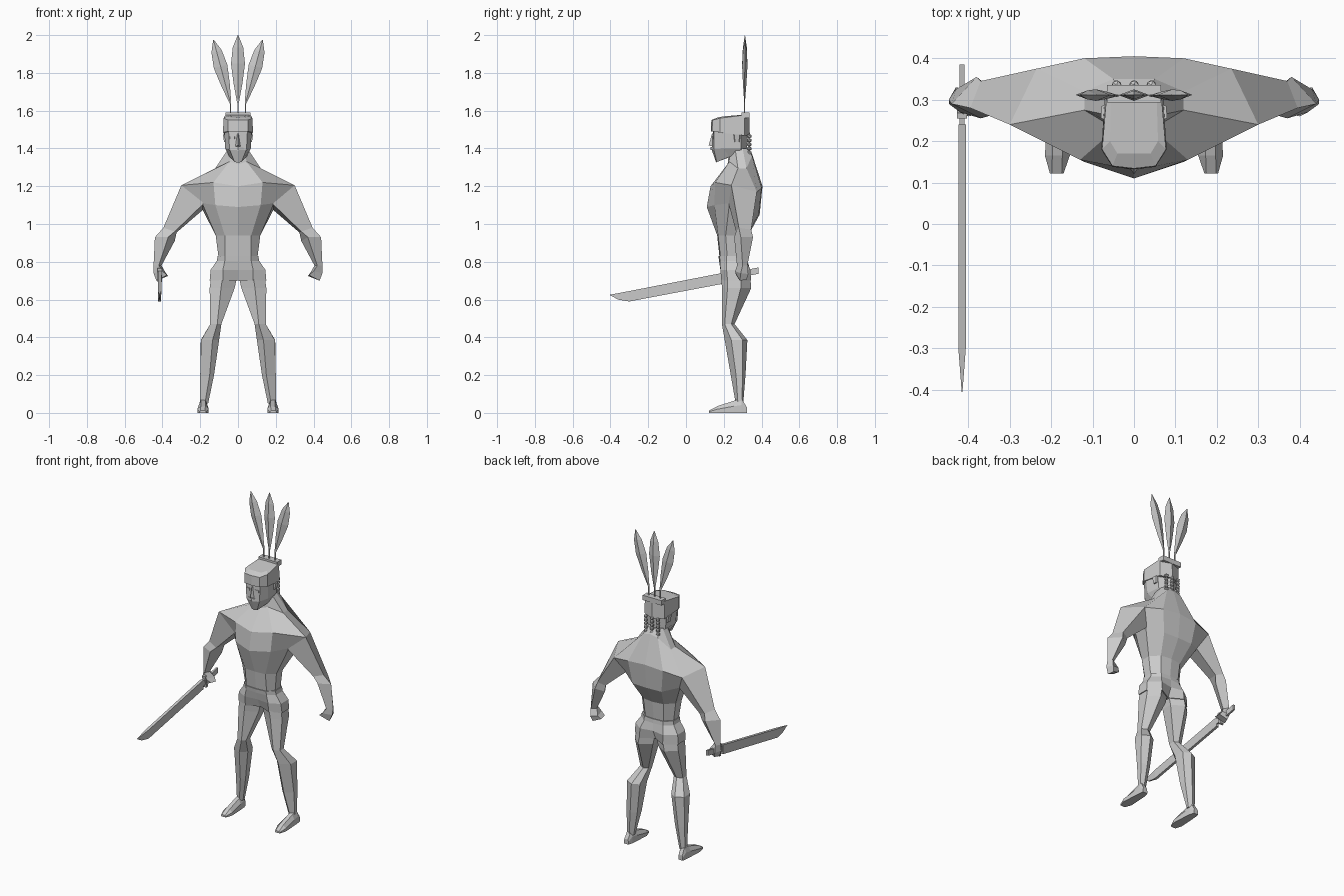
import bpy, bmesh, math
from mathutils import Vector

grey = bpy.data.materials.new("plain_grey")
grey.diffuse_color = (0.6, 0.6, 0.6, 1)


def finish(name, bm):
    bmesh.ops.recalc_face_normals(bm, faces=bm.faces[:])
    me = bpy.data.meshes.new(name)
    bm.to_mesh(me)
    bm.free()
    me.materials.append(grey)
    ob = bpy.data.objects.new(name, me)
    bpy.context.collection.objects.link(ob)
    return ob


def loft(name, rings, sx=1):
    """Skin a stack of equal-sized point loops and cap both ends."""
    bm = bmesh.new()
    loops = [[bm.verts.new((p[0] * sx, p[1], p[2])) for p in r] for r in rings]
    n = len(loops[0])
    for a, b in zip(loops, loops[1:]):
        for i in range(n):
            j = (i + 1) % n
            bm.faces.new((a[i], a[j], b[j], b[i]))
    bm.faces.new(loops[0])
    bm.faces.new(loops[-1])
    return finish(name, bm)


def full(half):
    """Complete a half loop (front centre to back centre) across x = 0."""
    return half + [(-x, y, z) for x, y, z in reversed(half[1:-1])]


def level(z, pts):
    return [(x, y, z) for x, y in pts]


def box(name, x0, x1, y0, y1, z0, z1):
    c = [(x0, y0), (x1, y0), (x1, y1), (x0, y1)]
    return loft(name, [level(z0, c), level(z1, c)])


# Torso and neck
torso = [
    level(0.80, [(0, .18), (.07, .185), (.10, .22), (.10, .27), (.06, .31), (0, .315)]),
    level(0.94, [(0, .165), (.07, .17), (.118, .21), (.118, .27), (.07, .32), (0, .33)]),
    [(0, .11, 1.09), (.12, .15, 1.10), (.19, .23, 1.11),
     (.19, .33, 1.08), (.10, .385, 1.05), (0, .39, 1.05)],
    [(0, .13, 1.20), (.13, .155, 1.22), (.30, .24, 1.205),
     (.235, .375, 1.17), (.12, .40, 1.19), (0, .405, 1.20)],
    [(0, .22, 1.315), (.045, .23, 1.33), (.12, .275, 1.295),
     (.12, .32, 1.295), (.05, .35, 1.36), (0, .35, 1.37)],
    level(1.40, [(0, .23), (.035, .235), (.05, .26), (.05, .30), (.035, .325), (0, .33)]),
]
loft("torso", [full(r) for r in torso])

# Pelvis with a raised waistband
pelvis = [
    level(0.70, [(0, .22), (.08, .187), (.15, .22), (.15, .29), (.08, .345), (0, .30)]),
    level(0.757, [(0, .19), (.08, .182), (.145, .215), (.145, .29), (.08, .34), (0, .325)]),
    level(0.805, [(0, .175), (.07, .18), (.112, .215), (.112, .28), (.065, .32), (0, .325)]),
    level(0.83, [(0, .172), (.07, .177), (.108, .215), (.108, .28), (.065, .318), (0, .322)]),
]
loft("pelvis", [full(r) for r in pelvis])

# Arms, legs and feet
arm = [
    [(.30, .24, 1.205), (.235, .375, 1.17), (.18, .33, 1.08), (.18, .225, 1.11)],
    [(.395, .28, .98), (.37, .345, .97), (.325, .33, .955), (.335, .265, .96)],
    [(.44, .29, .93), (.38, .355, .93), (.335, .32, .91), (.37, .255, .93)],
    [(.447, .30, .78), (.43, .325, .78), (.405, .30, .78), (.42, .27, .78)],
]
hand = [
    arm[-1],
    [(.447, .29, .74), (.43, .33, .735), (.385, .32, .745), (.40, .26, .75)],
    [(.432, .285, .70), (.42, .32, .705), (.37, .31, .725), (.375, .265, .73)],
]
leg = [
    level(.73, [(.08, .187), (.14, .22), (.14, .29), (.08, .34), (.002, .30), (.002, .23)]),
    level(.66, [(.09, .19), (.15, .22), (.15, .29), (.09, .345), (.018, .30), (.018, .23)]),
    level(.47, [(.11, .19), (.147, .205), (.147, .24), (.115, .257), (.088, .245), (.088, .205)]),
    level(.385, [(.135, .205), (.195, .24), (.197, .30), (.15, .325), (.108, .30), (.10, .24)]),
    level(.20, [(.15, .237), (.20, .265), (.20, .30), (.165, .315), (.13, .295), (.127, .255)]),
    level(.05, [(.175, .263), (.20, .275), (.20, .295), (.18, .303), (.158, .29), (.158, .275)]),
]


def foot_ring(y, x0, x1, h):
    m = (x0 + x1) / 2
    return [(x0, y, 0), (x1, y, 0), (x1, y, h * .55), (m + .012, y, h),
            (m - .012, y, h), (x0, y, h * .55)]


foot = [foot_ring(.322, .172, .203, .03), foot_ring(.295, .163, .207, .075),
        foot_ring(.255, .16, .21, .065), foot_ring(.165, .155, .215, .035),
        foot_ring(.122, .17, .203, .012)]
for sx, side in ((-1, "right"), (1, "left")):
    loft(side + "_arm", arm, sx)
    loft(side + "_hand", hand, sx)
    loft(side + "_leg", leg, sx)
    loft(side + "_foot", foot, sx)

# Head with pointed jaw
head = [
    [(0, .16, 1.325), (.018, .163, 1.328), (.045, .23, 1.355), (.045, .30, 1.38), (0, .32, 1.38)],
    [(0, .137, 1.39), (.045, .147, 1.395), (.068, .20, 1.40), (.062, .29, 1.40), (0, .322, 1.40)],
    level(1.50, [(0, .143), (.05, .148), (.072, .19), (.068, .29), (0, .33)]),
]
loft("head", [full(r) for r in head])

# Headband, higher at the back
band = [
    [(0, .132, 1.49), (.052, .138, 1.49), (.079, .18, 1.485), (.07, .31, 1.468), (0, .338, 1.465)],
    [(0, .134, 1.55), (.052, .14, 1.55), (.077, .18, 1.56), (.066, .31, 1.577), (0, .335, 1.58)],
    [(0, .17, 1.565), (.04, .17, 1.565), (.058, .20, 1.57), (.055, .295, 1.577), (0, .32, 1.58)],
]
loft("headband", [full(r) for r in band])
box("feather_holder", -.065, .065, .293, .335, 1.56, 1.59)

# Face details
loft("nose", [[(-.02, .15, 1.408), (.02, .15, 1.408), (0, .12, 1.416)],
              [(-.008, .15, 1.48), (.008, .15, 1.48), (0, .138, 1.48)]])
loft("moustache", [level(1.392, [(-.048, .15), (0, .131), (.048, .15)]),
                   level(1.408, [(-.044, .15), (0, .131), (.044, .15)])])
for sx, side in ((-1, "right"), (1, "left")):
    loft(side + "_eye", [level(1.45, [(.015, .15), (.018, .14), (.042, .143), (.045, .15)]),
                         level(1.464, [(.015, .15), (.018, .14), (.042, .143), (.045, .15)])], sx)
    loft(side + "_ear", [level(1.435, [(.06, .255), (.074, .26), (.072, .28), (.06, .285)]),
                         level(1.475, [(.06, .25), (.08, .255), (.078, .285), (.06, .29)])], sx)

# Beaded braids hanging behind the head
for x, side in ((-.042, "right"), (0, "middle"), (.042, "left")):
    bm = bmesh.new()
    for i in range(6):
        g = bmesh.ops.create_icosphere(bm, subdivisions=1, radius=.013)
        bmesh.ops.translate(bm, verts=g["verts"], vec=(x, .335, 1.465 - i * .022))
    finish(side + "_braid", bm)


# Feathers: thin diamond-section blades on stems
def feather(name, base, tip, width):
    base, tip = Vector(base), Vector(tip)
    d = tip - base
    across = Vector((d.z, 0, -d.x)).normalized()
    depth = Vector((0, 1, 0))
    rings = []
    for t, w in ((0, .12), (.28, .62), (.58, 1), (.82, .75), (1, .04)):
        c, a, b = base + d * t, across * width * w, depth * .014 * w
        rings.append([c - a, c - b, c + a, c + b])
    loft(name, rings)


for x, dx, top, side in ((-.04, -.09, 1.975, "right"), (0, 0, 2.0, "middle"), (.04, .09, 1.975, "left")):
    box(side + "_feather_stem", x - .003, x + .003, .307, .313, 1.58, 1.66)
    feather(side + "_feather", (x, .31, 1.64), (x + dx, .312, top), .037)


# Machete held in the right hand
def plate(name, profile, x, half):
    loft(name, [[(x - half, y, z) for y, z in profile], [(x + half, y, z) for y, z in profile]])


SX = -.415
spine = [(.24, .75), (-.30, .645), (-.405, .625)]
edge = [(.24, .692), (-.30, .59), (-.36, .60)]
bm = bmesh.new()
prof = [spine[0], spine[1], spine[2], edge[2], edge[1], edge[0]]
halves = [.009, .009, .001, .003, .008, .008]
loops = [[bm.verts.new((SX + s * h, y, z)) for (y, z), h in zip(prof, halves)] for s in (-1, 1)]
for lp in loops:
    bm.faces.new((lp[0], lp[1], lp[4], lp[5]))
    bm.faces.new((lp[1], lp[2], lp[3], lp[4]))
for i in range(6):
    j = (i + 1) % 6
    bm.faces.new((loops[0][i], loops[0][j], loops[1][j], loops[1][i]))
bm_name = finish("machete_blade", bm)
plate("machete_handle", [(.24, .742), (.385, .77), (.385, .737), (.24, .708)], SX, .006)
plate("machete_guard", [(.255, .765), (.268, .767), (.28, .695), (.267, .692)], SX, .012)
